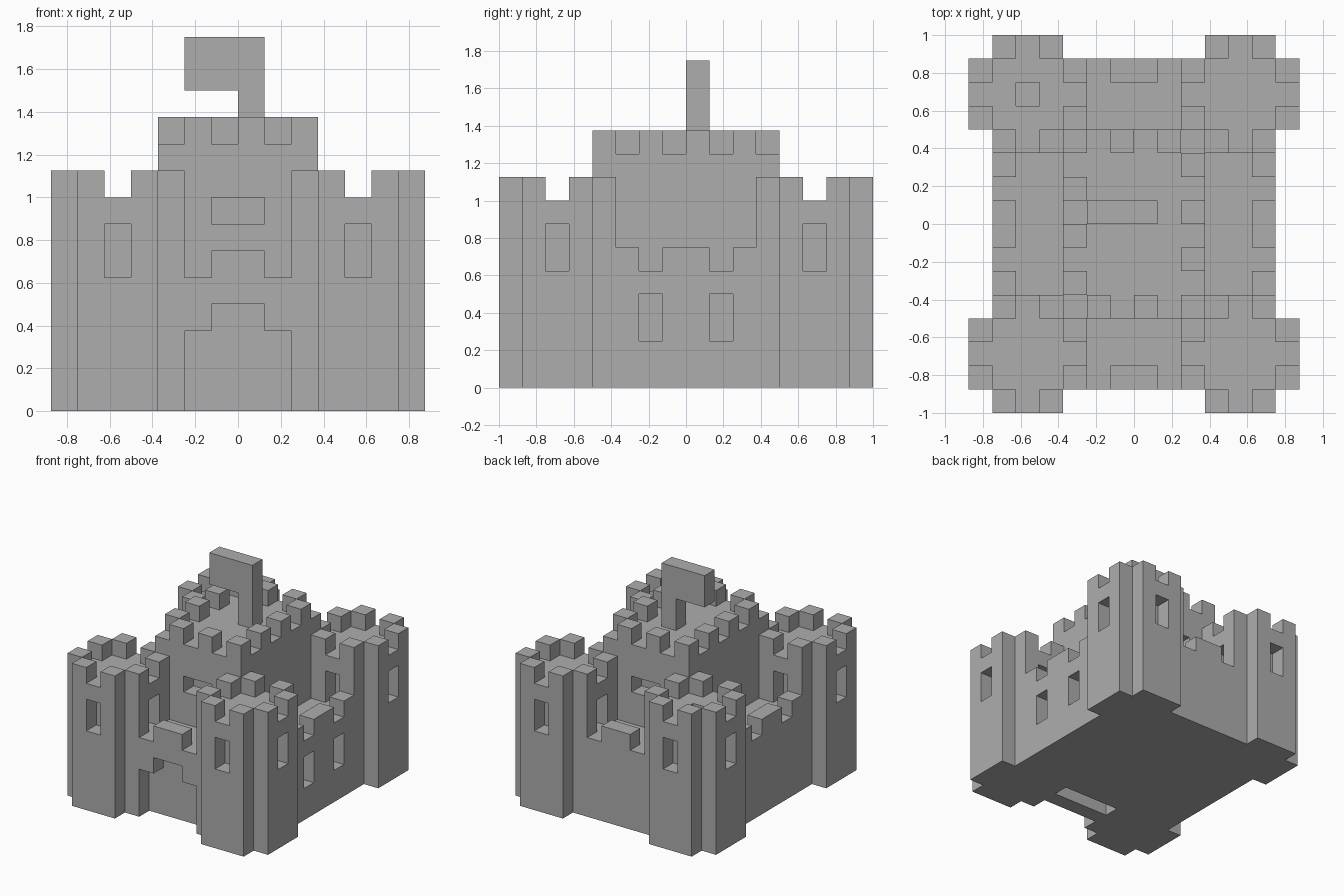
import bpy, bmesh
from itertools import product
from mathutils import Vector

if "Cube" in bpy.data.objects:
    bpy.data.objects.remove(bpy.data.objects["Cube"], do_unlink=True)

U = 0.125  # edge of one building block
stone = bpy.data.materials.new("grey_stone")
stone.use_nodes = True
GREY = (0.42, 0.42, 0.42, 1)
stone.diffuse_color = GREY
stone.node_tree.nodes["Principled BSDF"].inputs["Base Color"].default_value = GREY


def box(x0, x1, y0, y1, z0, z1):
    """Set of block cells filling a box."""
    return set(product(range(x0, x1), range(y0, y1), range(z0, z1)))


def mirror(cells, axis):
    """Mirror cells across the plane through the middle of the model."""
    return {tuple(-v - 1 if i == axis else v for i, v in enumerate(c)) for c in cells}


def turn(cells):
    """Quarter turn about the cell column at the origin."""
    return {(-y, x, z) for x, y, z in cells}


def move(cells, dx, dy):
    return {(x + dx, y + dy, z) for x, y, z in cells}


parts = {}

# Corner tower: rounded plan, two merlons and one window recess per side
tower = box(-2, 3, -1, 2, 0, 8) | box(-1, 2, -2, 3, 0, 8)
merlons = box(-1, 0, -2, -1, 8, 9) | box(1, 2, -2, -1, 8, 9)
window = box(0, 1, -2, -1, 5, 7)
for _ in range(4):
    tower = (tower | merlons) - window
    merlons, window = turn(merlons), turn(window)
for side, dx in (("right", -5), ("left", 4)):
    for end, dy in (("front", -6), ("back", 5)):
        parts[f"{end}_{side}_tower"] = move(tower, dx, dy)
parts["back_right_tower"] -= box(-5, -4, 5, 6, 7, 8)  # roof hatch

# Keep with alternating merlons and a slit at each end
keep = box(-3, 3, -4, 4, 0, 10)
rim = box(-3, 3, -4, 4, 10, 11) - box(-2, 2, -3, 3, 10, 11)
keep |= {c for c in rim if (c[0] + c[1]) % 2 == 0}
slit = box(-1, 1, -4, -3, 7, 8)
parts["keep"] = keep - slit - mirror(slit, 1)

# End walls, the front one with a stepped gate and a passage behind it
end_wall = box(-2, 2, -7, -4, 0, 5) | box(-1, 1, -7, -6, 5, 6)
gate = box(-2, 2, -7, -6, 0, 3) | box(-1, 1, -7, -6, 3, 4)
parts["front_wall"] = end_wall - gate - move(gate, 0, 2)
parts["back_wall"] = mirror(end_wall, 1)

# Side walls with merlons, window recesses on one side only
side_wall = box(3, 6, -3, 3, 0, 5)
for y0, y1 in ((-3, -2), (-1, 1), (2, 3)):
    side_wall |= box(5, 6, y0, y1, 5, 6)
parts["right_wall"] = mirror(side_wall, 0)
side_window = box(5, 6, -2, -1, 2, 4)
parts["left_wall"] = side_wall - side_window - mirror(side_window, 1)

# Flag and pole
parts["flag_pole"] = box(0, 1, 0, 1, 10, 12)
parts["flag"] = box(-2, 1, 0, 1, 12, 14)

solid = set().union(*parts.values())


def build(name, cells):
    """Skin the outside of the cells and merge flat faces."""
    bm = bmesh.new()
    verts = {}

    def vert(p):
        if p not in verts:
            verts[p] = bm.verts.new(Vector(p) * U)
        return verts[p]

    for cell in cells:
        for axis, step in product(range(3), (0, 1)):
            near = list(cell)
            near[axis] += 2 * step - 1
            if tuple(near) in solid:
                continue
            ring = []
            for a, b in ((0, 0), (1, 0), (1, 1), (0, 1)):
                p = list(cell)
                p[axis] += step
                p[(axis + 1) % 3] += a
                p[(axis + 2) % 3] += b
                ring.append(vert(tuple(p)))
            bm.faces.new(ring if step else ring[::-1])
    bmesh.ops.dissolve_limit(bm, angle_limit=0.01, verts=bm.verts[:], edges=bm.edges[:])
    mesh = bpy.data.meshes.new(name)
    bm.to_mesh(mesh)
    bm.free()
    mesh.materials.append(stone)
    bpy.context.collection.objects.link(bpy.data.objects.new(name, mesh))


done = set()
for name, cells in parts.items():
    build(name, cells - done)
    done |= cells
